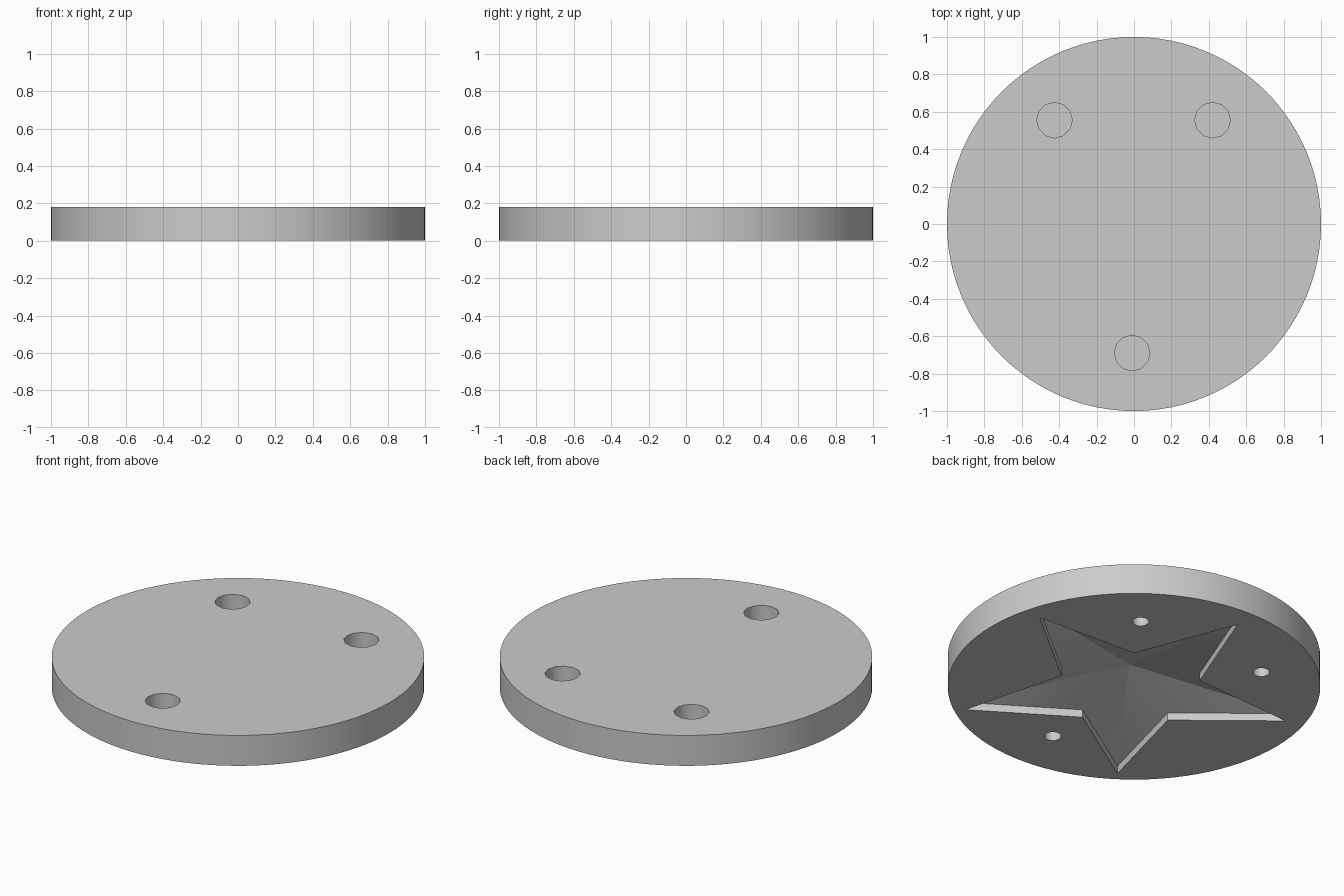
import bpy, bmesh
from math import sin, cos, pi, radians

cube = bpy.data.objects.get("Cube")
if cube:
    bpy.data.objects.remove(cube, do_unlink=True)

THICKNESS = 0.18
HOLES = [(-0.01, -0.69), (0.42, 0.555), (-0.425, 0.555)]

grey = bpy.data.materials.new("plain grey")
grey.use_nodes = True
grey.diffuse_color = (0.6, 0.6, 0.6, 1)
grey.node_tree.nodes["Principled BSDF"].inputs["Base Color"].default_value = (0.6, 0.6, 0.6, 1)


def finish(name, bm):
    bmesh.ops.recalc_face_normals(bm, faces=bm.faces)
    mesh = bpy.data.meshes.new(name)
    bm.to_mesh(mesh)
    bm.free()
    mesh.materials.append(grey)
    obj = bpy.data.objects.new(name, mesh)
    bpy.context.collection.objects.link(obj)
    return obj


def cylinder(name, x, y, z0, z1, radius, sides):
    bm = bmesh.new()
    bmesh.ops.create_cone(bm, cap_ends=True, segments=sides,
                          radius1=radius, radius2=radius, depth=z1 - z0)
    bmesh.ops.translate(bm, verts=bm.verts, vec=(x, y, (z0 + z1) / 2))
    return finish(name, bm)


def star_pit(name, y, outer, inner, wall, apex):
    """Star with upright walls rising into a faceted point."""
    bm = bmesh.new()

    def ring(z):
        verts = []
        for i in range(10):
            r, a = (inner if i % 2 else outer), pi / 2 + i * pi / 5
            verts.append(bm.verts.new((r * cos(a), y + r * sin(a), z)))
        return verts

    low, high = ring(-0.05), ring(wall)
    top = bm.verts.new((0, y, apex))
    bm.faces.new(low)
    for i in range(10):
        j = (i + 1) % 10
        bm.faces.new((low[i], low[j], high[j], high[i]))
        bm.faces.new((high[i], high[j], top))
    return finish(name, bm)


# Round body
disc = cylinder("disc_body", 0, 0, 0, THICKNESS, 1, 96)

# Star recess below, wide pockets above, narrow pockets below
cutters = [star_pit("star_cutter", -0.04, 0.905, 0.39, 0.045, 0.155)]
for x, y in HOLES:
    cutters.append(cylinder("wide_pocket_cutter", x, y, 0.08, 0.3, 0.095, 12))
    cutters.append(cylinder("narrow_pocket_cutter", x, y, -0.1, 0.06, 0.046, 12))

bpy.context.view_layer.objects.active = disc
for cutter in cutters:
    cutter.hide_render = True
    mod = disc.modifiers.new("cut", 'BOOLEAN')
    mod.operation = 'DIFFERENCE'
    mod.solver = 'EXACT'
    mod.object = cutter
    bpy.ops.object.modifier_apply(modifier=mod.name)
    bpy.data.objects.remove(cutter, do_unlink=True)

# Smooth curves, crisp rims
bpy.ops.object.select_all(action='DESELECT')
disc.select_set(True)
bpy.ops.object.shade_smooth_by_angle(angle=radians(32))
